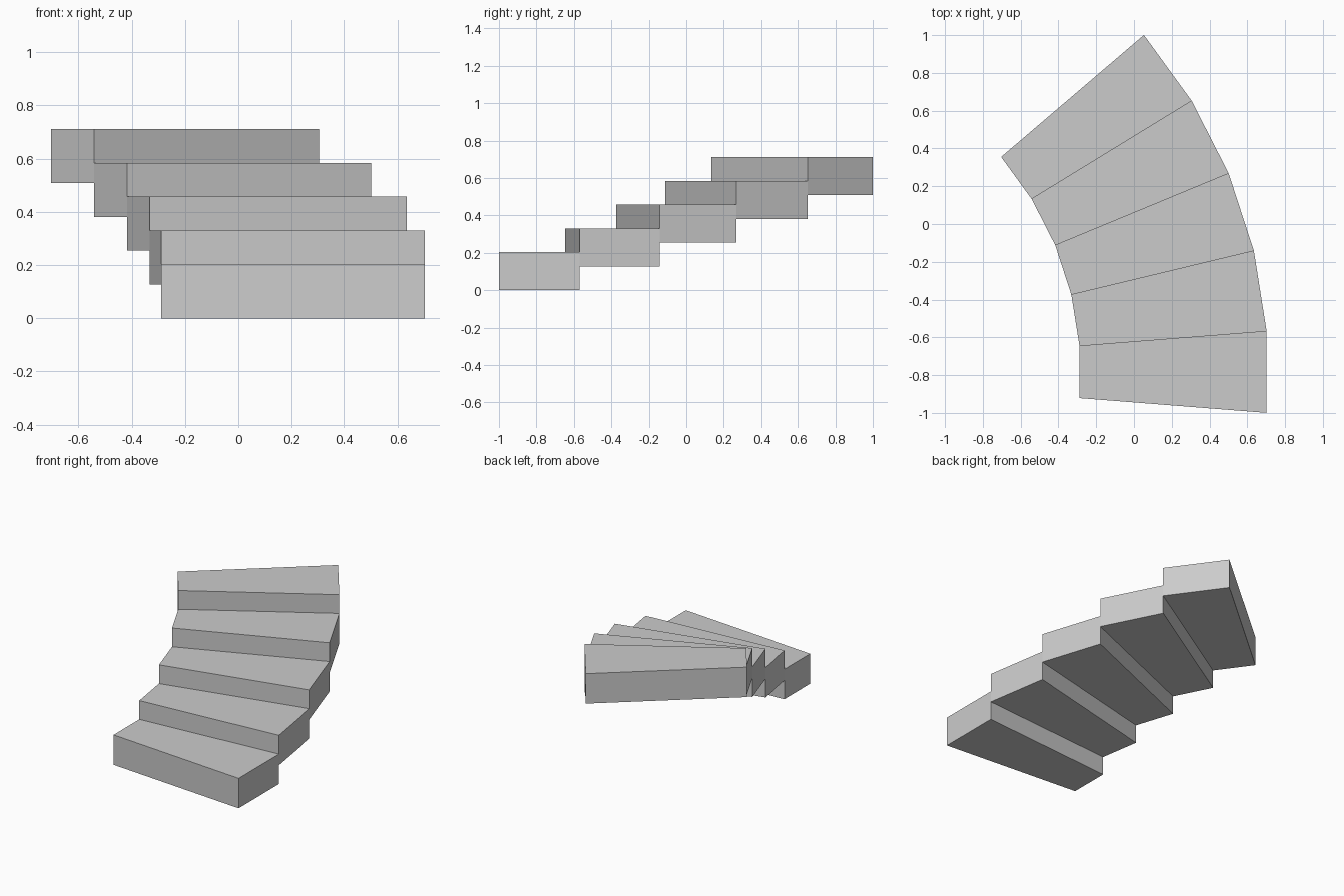
import bpy
import bmesh
from math import cos, sin, radians

cube = bpy.data.objects.get("Cube")
if cube:
    bpy.data.objects.remove(cube, do_unlink=True)

# Stair layout: wedge steps turning about a vertical axis
AXIS_X, AXIS_Y = -2.037, -0.784
INNER, OUTER = 1.754, 2.748
STEPS, TURN, START = 5, 9.0, -4.5
RISE, THICKNESS = 0.127, 0.203

stone = bpy.data.materials.new("light grey")
stone.use_nodes = True
colour = (0.6, 0.6, 0.6, 1)
stone.diffuse_color = colour
stone.node_tree.nodes["Principled BSDF"].inputs["Base Color"].default_value = colour


def rim_point(radius, degrees, z):
    a = radians(degrees)
    return (AXIS_X + radius * cos(a), AXIS_Y + radius * sin(a), z)


def add_step(index):
    """One wedge-shaped block, extruded up from its underside."""
    a = START + index * TURN
    b = a + TURN
    z = index * RISE
    bm = bmesh.new()
    corners = [(INNER, a), (OUTER, a), (OUTER, b), (INNER, b)]
    base = bm.faces.new([bm.verts.new(rim_point(r, d, z)) for r, d in corners])
    top = bmesh.ops.extrude_face_region(bm, geom=[base], use_keep_orig=True)["geom"]
    verts = [v for v in top if isinstance(v, bmesh.types.BMVert)]
    bmesh.ops.translate(bm, verts=verts, vec=(0, 0, THICKNESS))
    bmesh.ops.recalc_face_normals(bm, faces=bm.faces)
    mesh = bpy.data.meshes.new(f"step_{index + 1}")
    bm.to_mesh(mesh)
    bm.free()
    mesh.materials.append(stone)
    bpy.context.collection.objects.link(bpy.data.objects.new(mesh.name, mesh))


# Curved flight of steps
for i in range(STEPS):
    add_step(i)
